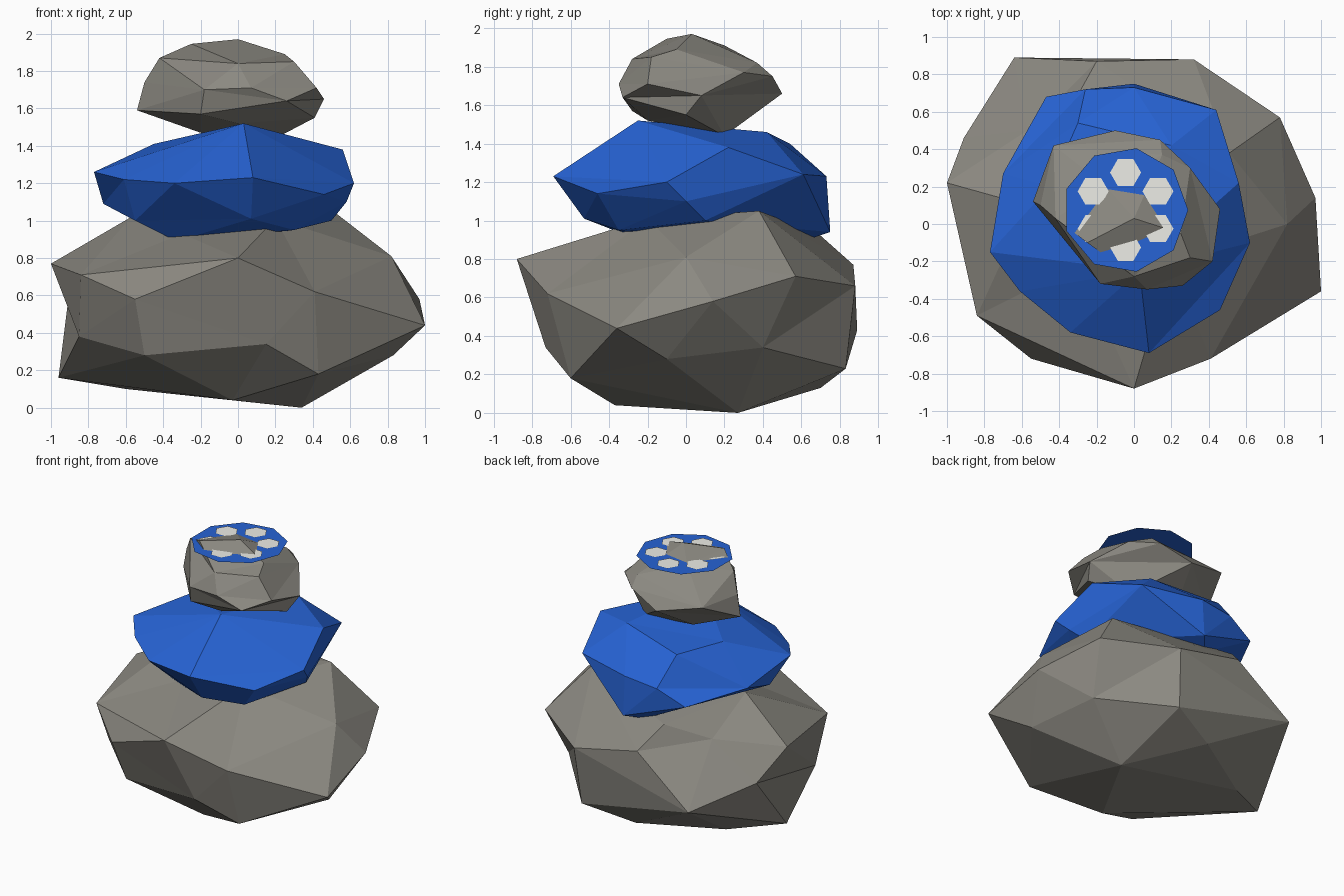
import bpy, bmesh, math
from mathutils import Vector


def make_material(name, color):
    m = bpy.data.materials.new(name)
    m.diffuse_color = color
    return m


def finish(bm, name, mat=None):
    me = bpy.data.meshes.new(name)
    bm.to_mesh(me)
    bm.free()
    ob = bpy.data.objects.new(name, me)
    bpy.context.collection.objects.link(ob)
    if mat:
        me.materials.append(mat)
    return ob


def rock(name, center, half_height, corners, mat=None):
    """Faceted boulder: corners are joined up on a ball, then moved to place."""
    bm = bmesh.new()
    place = {}
    for c in corners:
        d = Vector(c) - Vector(center)
        d.z /= half_height
        place[bm.verts.new(d.normalized())] = c
    bmesh.ops.convex_hull(bm, input=bm.verts[:])
    bmesh.ops.recalc_face_normals(bm, faces=bm.faces[:])
    for v, c in place.items():
        v.co = c
    return finish(bm, name, mat)


def flat_polygon(name, sides, radius, center, mat):
    bm = bmesh.new()
    ring = [bm.verts.new(Vector(center) + Vector((radius * math.cos(a), radius * math.sin(a), 0)))
            for a in (2 * math.pi * i / sides for i in range(sides))]
    bm.faces.new(ring)
    return finish(bm, name, mat)


stone = make_material("stone", (0.26, 0.25, 0.22, 1))
blue = make_material("blue_paint", (0.02, 0.125, 0.66, 1))
white = make_material("pale_paint", (0.85, 0.85, 0.8, 1))

# Large bottom boulder
rock("bottom_rock", (0, 0, .5), .5, [
    # upper shoulder
    (-.57, .1, 1.02), (.2, -.2, 1.01), (.51, .38, 1.05), (-.3, .69, .93), (.82, 0, .81),
    (-.57, .5, .82), (-.3, -.22, .93),
    # widest belt
    (0, -.88, .80), (.41, -.72, .62), (1, -.36, .44), (.97, .14, .58), (.78, .57, .71),
    (.32, .88, .66), (-.2, .87, .77), (-.64, .89, .43), (-.91, .46, .56), (-1, .22, .77),
    (-.84, -.49, .71), (-.55, -.72, .58),
    # underside
    (-.85, -.33, .38), (-.5, -.62, .28), (.15, -.73, .34), (.43, -.6, .18), (.83, -.1, .28),
    (.7, .4, .34), (.29, .83, .23), (-.07, .7, .13), (-.6, .38, .1), (-.96, .17, .16),
    (-.03, -.37, .04), (.34, .27, 0),
], stone)

# Painted middle stone
rock("middle_rock", (0, 0, 1.2), .3, [
    # crown
    (.03, -.25, 1.52), (.2, .42, 1.46), (-.45, .2, 1.41), (-.3, .54, 1.40), (.56, .22, 1.38),
    # belt
    (.08, -.69, 1.23), (-.34, -.58, 1.20), (-.61, -.36, 1.22), (-.77, -.15, 1.26),
    (-.7, .27, 1.15), (-.47, .68, 1.1), (-.26, .72, 1.2), (0, .73, 1.23), (.44, .61, 1.24),
    (.62, -.1, 1.20), (.46, -.46, 1.14),
    # underside
    (-.72, .03, 1.09), (-.55, -.25, 1.0), (-.33, -.22, .89), (.07, -.53, 1.01), (.3, -.35, .95),
    (.58, 0, 1.1), (0, .75, .94), (-.1, .63, .9), (.5, .1, 1.0),
], blue)

# Small top stone
rock("top_rock", (-.03, .06, 1.7), .27, [
    # crown
    (-.25, -.1, 1.945), (0, .03, 1.97), (.25, -.05, 1.89), (-.42, .03, 1.87), (-.15, .2, 1.91),
    (.15, .37, 1.82), (0, -.28, 1.84), (.3, -.18, 1.85),
    # belt
    (-.54, .12, 1.59), (-.43, .42, 1.74), (-.1, .5, 1.66), (.14, .45, 1.75), (.3, .3, 1.77),
    (.46, .08, 1.65), (.42, -.2, 1.71), (.26, -.33, 1.64), (.07, -.35, 1.71), (-.18, -.32, 1.7),
    (-.5, .1, 1.74),
    # underside
    (.2, .2, 1.44), (-.2, .2, 1.47), (0, -.2, 1.52), (.41, 0, 1.55), (-.2, -.28, 1.57),
], stone)

# Flat blue disc lying through the tip of the top stone, with a ring of pale dots
cx, cy, cz = -.045, .075, 1.915
flat_polygon("painted_disc", 9, .335, (cx, cy, cz), blue)
for i in range(6):
    a = math.radians(30 + 60 * i)
    flat_polygon(f"pale_dot_{i + 1}", 6, .083,
                 (cx + .2 * math.cos(a), cy + .2 * math.sin(a), cz + .005), white)
